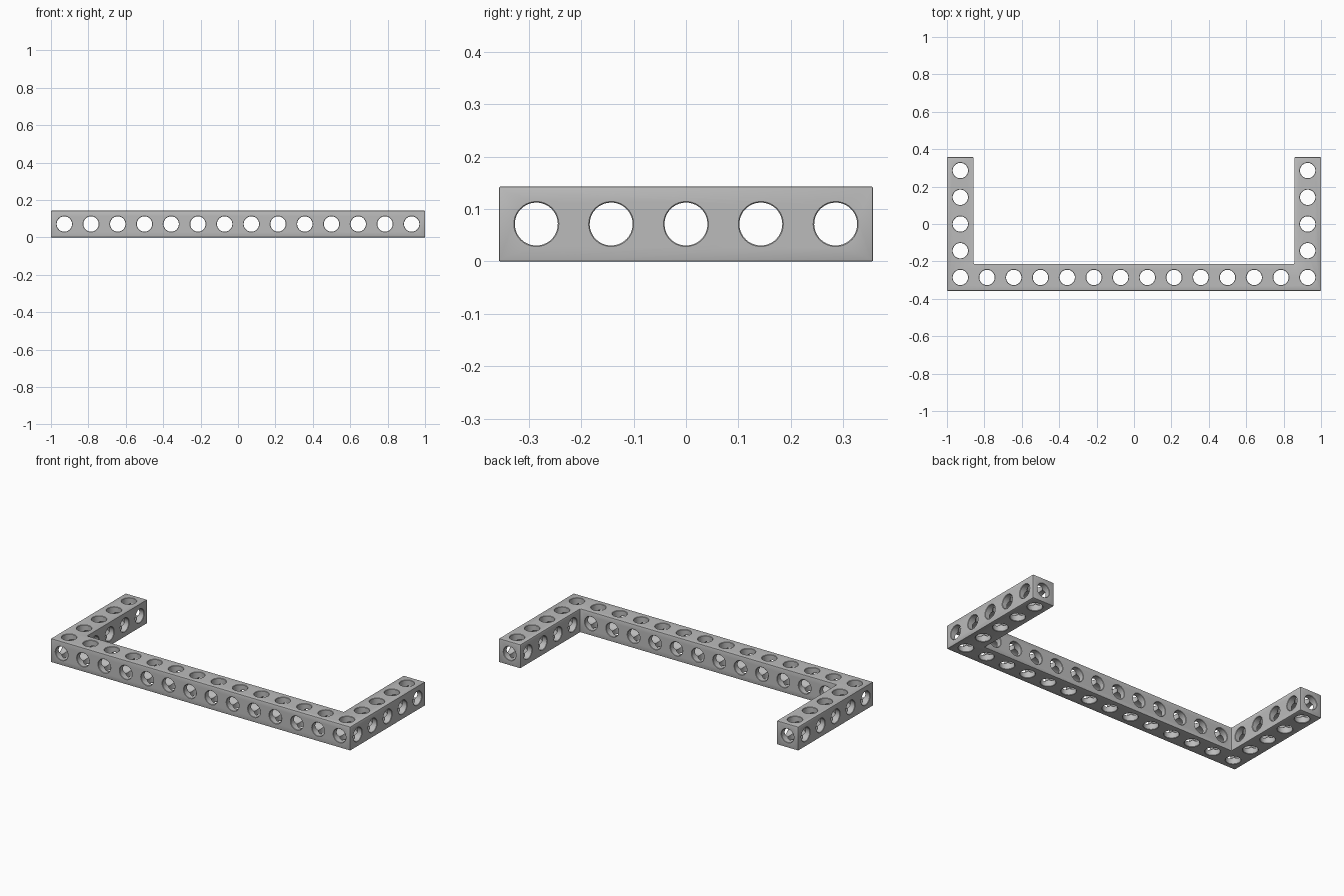
import bpy, bmesh, math
from mathutils import Matrix, Vector

# Remove the default object
cube = bpy.data.objects.get("Cube")
if cube:
    bpy.data.objects.remove(cube, do_unlink=True)

COLUMNS, ROWS = 14, 5      # size of the frame in square cells
CELL = 2 / COLUMNS
BORE, RIM = 0.041, 0.002   # bore radius and countersink size
EDGE = 0.003               # softened outer edge
SEGMENTS = 40

grey = bpy.data.materials.new("mid grey")
grey.use_nodes = True
COLOUR = (0.5, 0.5, 0.5, 1)
grey.diffuse_color = COLOUR
grey.node_tree.nodes["Principled BSDF"].inputs["Base Color"].default_value = COLOUR


def make_object(name, bm):
    bmesh.ops.recalc_face_normals(bm, faces=bm.faces[:])
    mesh = bpy.data.meshes.new(name)
    bm.to_mesh(mesh)
    bm.free()
    mesh.materials.append(grey)
    obj = bpy.data.objects.new(name, mesh)
    bpy.context.collection.objects.link(obj)
    return obj


def cell_centre(col, row):
    return Vector(((col + 0.5 - COLUMNS / 2) * CELL, (row + 0.5 - ROWS / 2) * CELL, CELL / 2))


def add_bore(bm, centre, axis, length):
    """A cylinder that flares at both ends, along x, y or z."""
    turn = {"X": Matrix.Rotation(math.pi / 2, 4, "Y"),
            "Y": Matrix.Rotation(math.pi / 2, 4, "X"),
            "Z": Matrix.Identity(4)}[axis]
    phase = {"X": 0.2, "Y": 0.35, "Z": 0.7}[axis]
    half = length / 2
    rings = []
    for z, r in ((-half - RIM, BORE + 2 * RIM), (-half + RIM, BORE),
                 (half - RIM, BORE), (half + RIM, BORE + 2 * RIM)):
        ring = []
        for i in range(SEGMENTS):
            a = (i + phase) * math.tau / SEGMENTS
            point = Vector((r * math.cos(a), r * math.sin(a), z))
            ring.append(bm.verts.new(centre + turn @ point))
        rings.append(ring)
    for low, high in zip(rings, rings[1:]):
        for i in range(SEGMENTS):
            j = (i + 1) % SEGMENTS
            bm.faces.new((low[i], low[j], high[j], high[i]))
    bm.faces.new(rings[0][::-1])
    bm.faces.new(rings[-1])


# U-shaped beam: outline extruded one cell high, edges softened
w, d = 1, ROWS * CELL / 2
outline = [(-w, -d), (w, -d), (w, d), (w - CELL, d), (w - CELL, CELL - d),
           (CELL - w, CELL - d), (CELL - w, d), (-w, d)]
bm = bmesh.new()
base = bm.faces.new([bm.verts.new((x, y, 0)) for x, y in outline])
top = bmesh.ops.extrude_face_region(bm, geom=[base])["geom"]
bmesh.ops.translate(bm, vec=(0, 0, CELL), verts=[v for v in top if isinstance(v, bmesh.types.BMVert)])
bmesh.ops.recalc_face_normals(bm, faces=bm.faces[:])
bmesh.ops.bevel(bm, geom=bm.edges[:], offset=EDGE, segments=2, profile=0.5, affect="EDGES")
frame = make_object("perforated_u_frame", bm)

# Bores: (cell, length) lists for each direction
arms = (0, COLUMNS - 1)
middle = range(1, COLUMNS - 1)
vertical = [(cell_centre(c, 0), CELL) for c in range(COLUMNS)]
vertical += [(cell_centre(c, r), CELL) for c in arms for r in range(1, ROWS)]
lengthwise = [(cell_centre(c, 0), CELL) for c in middle]
lengthwise += [(cell_centre(c, (ROWS - 1) / 2), ROWS * CELL) for c in arms]
crosswise = [(cell_centre(c, r), CELL) for c in arms for r in range(1, ROWS)]
crosswise.append((cell_centre((COLUMNS - 1) / 2, 0), COLUMNS * CELL))

bpy.context.view_layer.objects.active = frame
for axis, bores in (("Z", vertical), ("Y", lengthwise), ("X", crosswise)):
    bm = bmesh.new()
    for centre, length in bores:
        add_bore(bm, centre, axis, length)
    cutter = make_object("bore_cutter_" + axis.lower(), bm)
    cutter.hide_render = True
    cut = frame.modifiers.new("bores " + axis.lower(), "BOOLEAN")
    cut.operation = "DIFFERENCE"
    cut.solver = "EXACT"
    cut.object = cutter
    bpy.ops.object.modifier_apply(modifier=cut.name)
    bpy.data.objects.remove(cutter, do_unlink=True)

# Smooth bores, crisp edges
for obj in bpy.context.selected_objects:
    obj.select_set(False)
frame.select_set(True)
bpy.ops.object.shade_smooth_by_angle(angle=math.radians(28))
